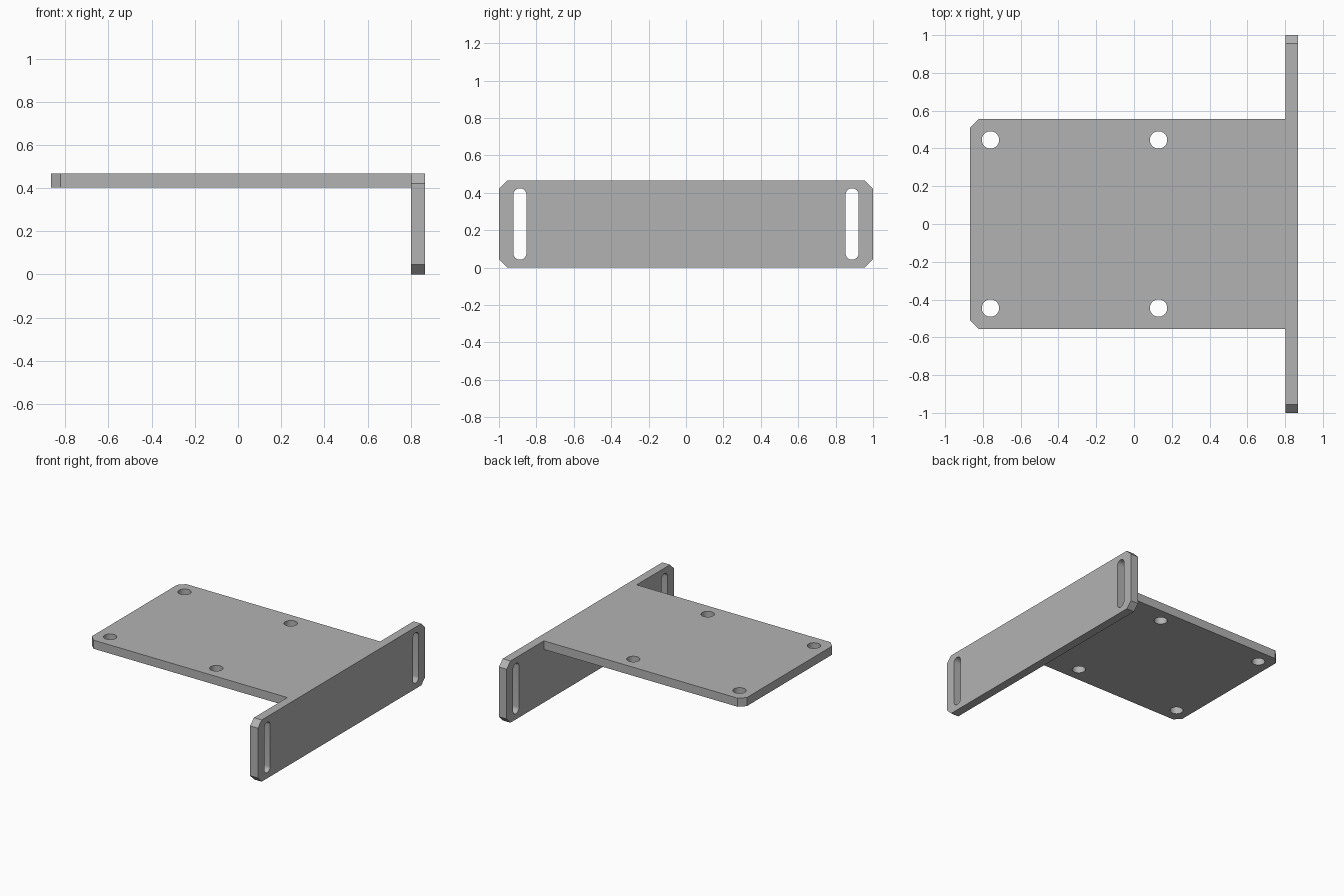
import bpy, bmesh
from math import pi, cos, sin, radians
from mathutils import Matrix, Vector

if "Cube" in bpy.data.objects:
    bpy.data.objects.remove(bpy.data.objects["Cube"])

HALF_X, HALF_Y, TOP = 0.867, 1.0, 0.467
THICK = 0.065
CHAMFER = 0.045
WALL_X = HALF_X - THICK          # inner face of the upright flange
PLATE_Y = 0.555

metal = bpy.data.materials.new("grey_metal")
metal.use_nodes = True
grey = (0.45, 0.45, 0.45, 1)
metal.diffuse_color = grey
metal.node_tree.nodes["Principled BSDF"].inputs["Base Color"].default_value = grey


def slot(cx, cy, radius, straight=0.0, steps=16):
    """Round hole, or a slot when straight (half length along v) is given."""
    points = []
    for side, start in ((1, 0), (-1, pi)):
        last = steps + 1 if straight else steps
        for i in range(last):
            a = start + pi * i / steps
            points.append((cx + radius * cos(a), cy + side * straight + radius * sin(a)))
    return points


def sheet(name, loops, depth, matrix):
    """Flat outline with holes, extruded to a solid and placed by matrix."""
    bm = bmesh.new()
    for loop in loops:
        verts = [bm.verts.new((u, v, 0)) for u, v in loop]
        for a, b in zip(verts, verts[1:] + verts[:1]):
            bm.edges.new((a, b))
    bmesh.ops.triangle_fill(bm, use_beauty=True, edges=bm.edges[:], normal=(0, 0, 1))
    extruded = bmesh.ops.extrude_face_region(bm, geom=bm.faces[:], use_keep_orig=True)
    top = [g for g in extruded["geom"] if isinstance(g, bmesh.types.BMVert)]
    bmesh.ops.translate(bm, verts=top, vec=(0, 0, depth))
    bmesh.ops.transform(bm, matrix=matrix, verts=bm.verts[:])
    bmesh.ops.recalc_face_normals(bm, faces=bm.faces[:])
    mesh = bpy.data.meshes.new(name)
    bm.to_mesh(mesh)
    bm.free()
    mesh.materials.append(metal)
    obj = bpy.data.objects.new(name, mesh)
    bpy.context.collection.objects.link(obj)
    return obj


# Horizontal plate: two chamfered corners, four round holes
c = CHAMFER
plate_outline = [(WALL_X, -PLATE_Y), (WALL_X, PLATE_Y),
                 (-HALF_X + c, PLATE_Y), (-HALF_X, PLATE_Y - c),
                 (-HALF_X, -PLATE_Y + c), (-HALF_X + c, -PLATE_Y)]
holes = [slot(x, y, 0.046) for x in (-0.76, 0.13) for y in (-0.445, 0.445)]
plate = sheet("mounting_plate", [plate_outline] + holes, THICK,
              Matrix.Translation((0, 0, TOP - THICK)))

# Upright flange: four chamfered corners, a vertical slot near each end
flange_outline = [(-HALF_Y + c, 0), (HALF_Y - c, 0), (HALF_Y, c), (HALF_Y, TOP - c),
                  (HALF_Y - c, TOP), (-HALF_Y + c, TOP), (-HALF_Y, TOP - c), (-HALF_Y, c)]
slots = [slot(s * 0.888, TOP / 2, 0.035, 0.156) for s in (-1, 1)]
# local u -> y, v -> z, depth -> x
upright = Matrix(((0, 0, 1, WALL_X), (1, 0, 0, 0), (0, 1, 0, 0), (0, 0, 0, 1)))
bracket = sheet("angle_bracket", [flange_outline] + slots, THICK, upright)

# Fuse both sheets into one solid bracket
bpy.ops.object.select_all(action='DESELECT')
bpy.context.view_layer.objects.active = bracket
bracket.select_set(True)
fuse = bracket.modifiers.new("fuse_plate", 'BOOLEAN')
fuse.operation = 'UNION'
fuse.solver = 'EXACT'
fuse.object = plate
bpy.ops.object.modifier_apply(modifier=fuse.name)
bpy.data.objects.remove(plate)
bpy.ops.object.shade_smooth_by_angle(angle=radians(30))
